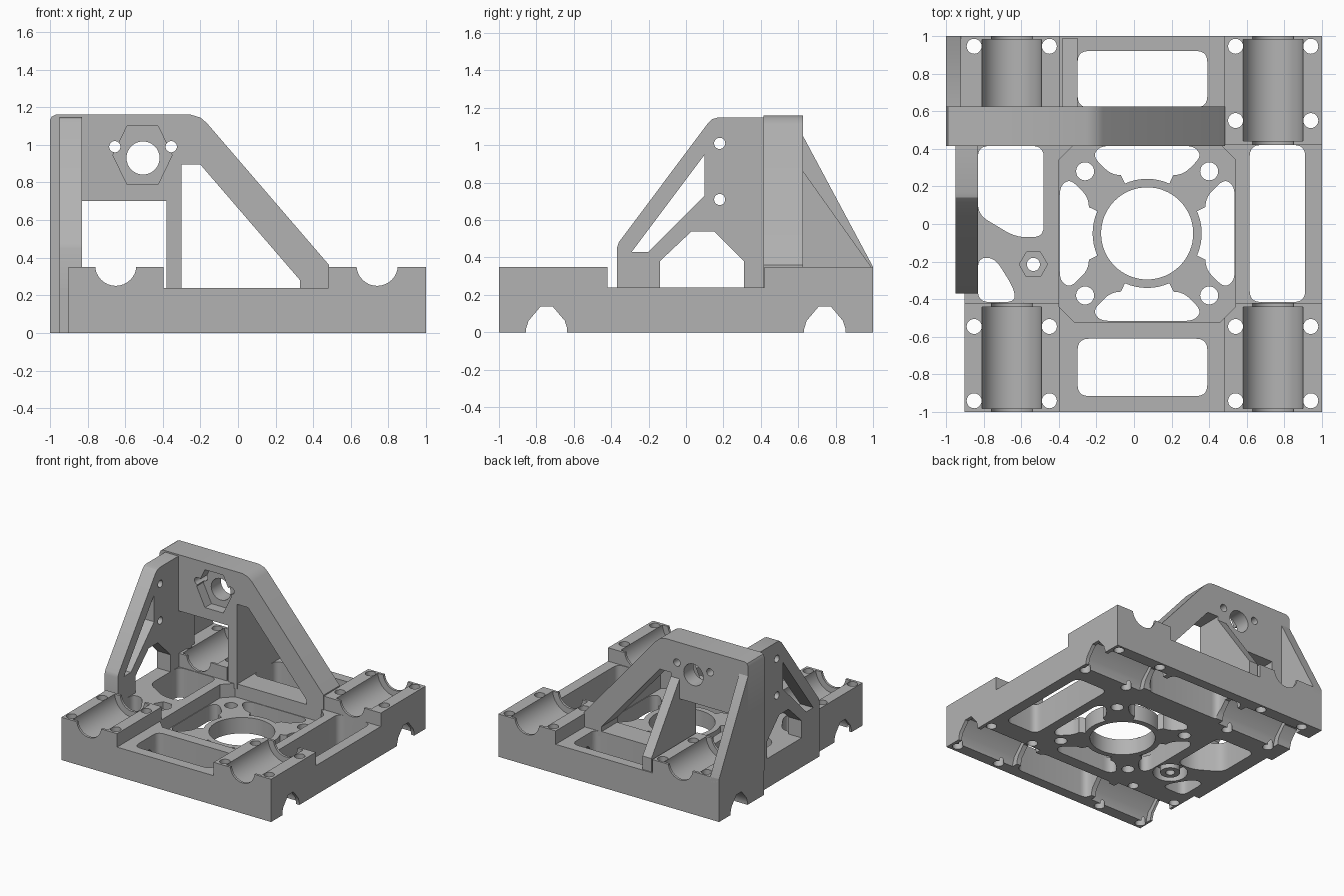
import bpy, bmesh
from math import sin, cos, pi, radians

if "Cube" in bpy.data.objects:
    bpy.data.objects.remove(bpy.data.objects["Cube"], do_unlink=True)

grey = bpy.data.materials.new("plain_grey")
grey.use_nodes = True
grey.diffuse_color = (0.45, 0.45, 0.45, 1)
grey.node_tree.nodes["Principled BSDF"].inputs["Base Color"].default_value = (0.45, 0.45, 0.45, 1)


def prism(name, pts, axis, lo, hi):
    """Extrude a 2D outline along an axis: X takes (y, z), Y takes (x, z), Z takes (x, y)."""
    place = {"X": lambda a, b, t: (t, a, b),
             "Y": lambda a, b, t: (a, t, b),
             "Z": lambda a, b, t: (a, b, t)}[axis]
    bm = bmesh.new()
    ends = [[bm.verts.new(place(a, b, t)) for a, b in pts] for t in (lo, hi)]
    bm.faces.new(ends[0])
    bm.faces.new(ends[1])
    for i in range(len(pts)):
        j = (i + 1) % len(pts)
        bm.faces.new((ends[0][i], ends[0][j], ends[1][j], ends[1][i]))
    bmesh.ops.recalc_face_normals(bm, faces=bm.faces)
    mesh = bpy.data.meshes.new(name)
    bm.to_mesh(mesh)
    bm.free()
    mesh.materials.append(grey)
    obj = bpy.data.objects.new(name, mesh)
    bpy.context.collection.objects.link(obj)
    return obj


def cut(target, pts, axis, lo, hi):
    cutter = prism("cutter", pts, axis, lo, hi)
    mod = target.modifiers.new("cut", "BOOLEAN")
    mod.operation, mod.solver, mod.object = "DIFFERENCE", "EXACT", cutter
    with bpy.context.temp_override(object=target, active_object=target):
        bpy.ops.object.modifier_apply(modifier=mod.name)
    bpy.data.objects.remove(cutter, do_unlink=True)


def circle(a, b, r, n=32):
    return [(a + r * cos(2 * pi * i / n), b + r * sin(2 * pi * i / n)) for i in range(n)]


def box(a0, a1, b0, b1):
    return [(a0, b0), (a1, b0), (a1, b1), (a0, b1)]


def soft(pts, r=0.06, steps=5):
    """Round each corner of an outline."""
    out = []
    for i, (x, y) in enumerate(pts):
        ends = []
        for px, py in (pts[i - 1], pts[(i + 1) % len(pts)]):
            d = ((px - x) ** 2 + (py - y) ** 2) ** 0.5
            k = min(r / d, 0.45)
            ends.append((x + (px - x) * k, y + (py - y) * k))
        (ax, ay), (bx, by) = ends
        for s in range(steps + 1):
            t = s / steps
            out.append(((1 - t) ** 2 * ax + 2 * t * (1 - t) * x + t * t * bx,
                        (1 - t) ** 2 * ay + 2 * t * (1 - t) * y + t * t * by))
    return out


# Base plate with raised corner blocks
TOP, DECK = 0.35, 0.24
base = prism("base", [(-0.9, -1), (1, -1), (1, 1), (-1, 1), (-1, 0.42),
                      (-0.95, 0.42), (-0.95, -0.37), (-0.9, -0.37)], "Z", 0, TOP)
cut(base, box(-0.395, 0.48, -2, 2), "Z", DECK, 1)
cut(base, box(-2, 2, -0.42, 0.42), "Z", DECK, 1)

# Upper bearing seats, lying front to back
for x in (-0.65, 0.74):
    cut(base, circle(x, 0.36, 0.11), "Y", -2, 2)
    for y in (-0.71, 0.71):
        cut(base, circle(x, 0.36, 0.16, 48), "Y", y - 0.27, y + 0.27)


# Lower bearing seats, lying side to side, with flattened roofs
def arch(y, w, h):
    return [(y - w, -0.1), (y - w, 0.02), (y - 0.88 * w, 0.45 * h), (y - 0.3 * w, h),
            (y + 0.3 * w, h), (y + 0.88 * w, 0.45 * h), (y + w, 0.02), (y + w, -0.1)]


for y in (-0.745, 0.742):
    cut(base, arch(y, 0.11, 0.137), "X", -2, 2)
    for x0, x1 in ((-0.88, -0.34), (0.43, 0.97)):
        cut(base, arch(y, 0.16, 0.17), "X", x0, x1)

# Tie holes around the seats
for x in (-0.85, -0.45, 0.54, 0.94):
    for y in (-0.94, -0.545, 0.55, 0.945):
        cut(base, circle(x, y, 0.04, 20), "Z", -1, 1)

# Lightening windows in the plate
for window in (box(-0.3, 0.39, 0.62, 0.92), box(-0.3, 0.39, -0.915, -0.61),
               box(0.615, 0.91, -0.415, 0.42),
               [(-0.83, 0.05), (-0.63, -0.07), (-0.48, -0.07), (-0.48, 0.415), (-0.83, 0.415)],
               [(-0.83, -0.415), (-0.63, -0.415), (-0.64, -0.34), (-0.74, -0.18), (-0.83, -0.18)]):
    cut(base, soft(window), "Z", -1, 1)

# Octagonal motor recess, bore, four openings and screw holes
CX, CY, H, C = 0.07, -0.05, 0.47, 0.39
octagon = [(-H, -C), (-C, -H), (C, -H), (H, -C), (H, C), (C, H), (-C, H), (-H, C)]
cut(base, [(CX + a, CY + b) for a, b in octagon], "Z", 0.13, 1)
cut(base, circle(CX, CY, 0.245, 64), "Z", -1, 1)
inner = [(0.29 * sin(radians(d)), 0.29 * cos(radians(d))) for d in range(-24, 25, 6)]
opening = soft([(0.19, 0.31), (0.29, 0.41), (0.25, 0.465),
                (-0.25, 0.465), (-0.29, 0.41), (-0.19, 0.31)], 0.05) + inner
for k in range(4):
    c, s = (1, 0, -1, 0)[k], (0, 1, 0, -1)[k]
    cut(base, [(CX + a * c - b * s, CY + a * s + b * c) for a, b in opening], "Z", -1, 1)
    cut(base, circle(CX + (0.33 if k % 2 else -0.33), CY + (0.33 if k < 2 else -0.33), 0.048, 24), "Z", -1, 1)

# Nut pocket with a ring-shaped hollow beneath it
cut(base, circle(-0.535, -0.215, 0.075, 6), "Z", 0.18, 1)
ring = circle(-0.535, -0.215, 0.13)
cut(base, ring, "Z", -1, 0.1)
nut_boss = prism("nut_boss", circle(-0.535, -0.215, 0.075), "Z", 0, 0.12)
for part in (base, nut_boss):
    cut(part, circle(-0.535, -0.215, 0.035, 20), "Z", -1, 1)

# Tall back wall with its windows, nut pocket and holes
back_wall = prism("back_wall", [(-1, 0.2), (0.485, 0.2), (0.485, 0.36), (-0.165, 1.115), (-0.2, 1.145),
                                (-0.25, 1.16), (-0.97, 1.16), (-0.99, 1.15), (-1, 1.13)], "Y", 0.415, 0.625)
cut(back_wall, box(-0.83, -0.38, 0, 0.7), "Y", 0, 1)
cut(back_wall, [(-0.3, 0.1), (0.33, 0.1), (0.33, 0.28), (-0.2, 0.895), (-0.3, 0.895)], "Y", 0, 1)
cut(back_wall, [(-0.665, 0.945), (-0.59, 0.79), (-0.425, 0.79),
                (-0.35, 0.945), (-0.425, 1.1), (-0.59, 1.1)], "Y", 0, 0.5)
for x, z, r in ((-0.505, 0.93, 0.088), (-0.655, 0.99, 0.03), (-0.355, 0.99, 0.03)):
    cut(back_wall, circle(x, z, r), "Y", 0, 1)

# Side wall with its windows and holes
side_wall = prism("side_wall", [(-0.37, 0.2), (0.42, 0.2), (0.42, 1.148), (0.17, 1.148), (0.14, 1.14),
                                (0.115, 1.115), (-0.36, 0.48), (-0.37, 0.45)], "X", -0.95, -0.83)
cut(side_wall, [(-0.29, 0.43), (-0.2, 0.43), (0.1, 0.73), (0.1, 0.95)], "X", -2, 0)
cut(side_wall, [(-0.14, 0.1), (-0.14, 0.38), (0.03, 0.54), (0.15, 0.54), (0.31, 0.38), (0.31, 0.1)], "X", -2, 0)
for z in (1.01, 0.71):
    cut(side_wall, circle(0.18, z, 0.03, 20), "X", -2, 0)

# Sloping braces behind the back wall
outer_brace = prism("outer_brace", [(0.62, 0.3), (1, 0.3), (1, TOP), (0.62, 1.06)], "X", -1, -0.92)
middle_brace = prism("middle_brace", [(0.62, 0.2), (0.99, 0.2), (0.99, TOP), (0.62, 0.87)], "X", -0.38, -0.3)

# Smooth the round surfaces and keep the corners crisp
bpy.ops.object.select_all(action="DESELECT")
for part in (base, nut_boss, back_wall, side_wall, outer_brace, middle_brace):
    part.select_set(True)
bpy.context.view_layer.objects.active = base
bpy.ops.object.shade_smooth_by_angle(angle=radians(30))
